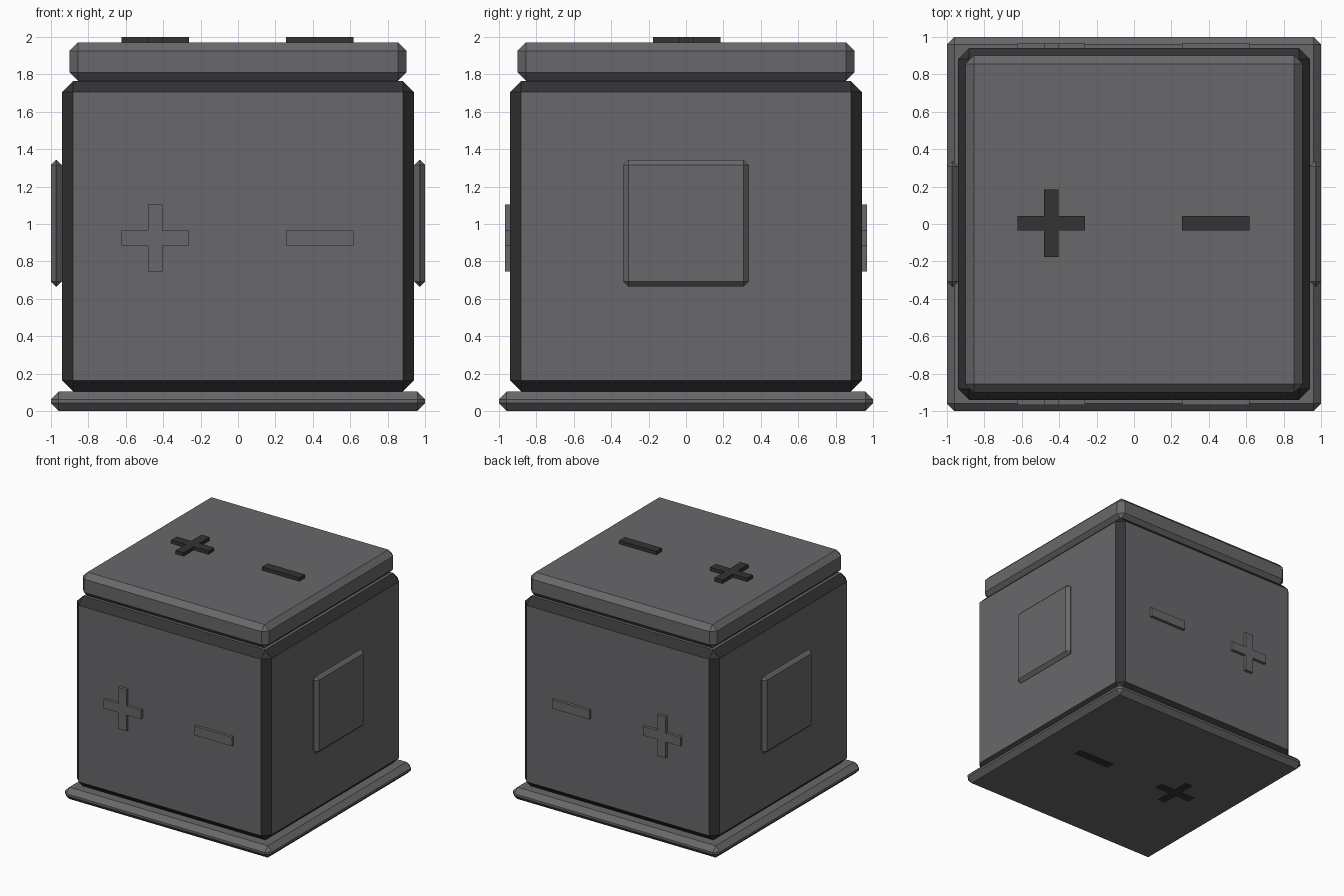
import bpy, bmesh
from mathutils import Matrix

if "Cube" in bpy.data.objects:
    bpy.data.objects.remove(bpy.data.objects["Cube"])


def material(name, rgb):
    m = bpy.data.materials.new(name)
    m.diffuse_color = (*rgb, 1)
    m.use_nodes = True
    m.node_tree.nodes["Principled BSDF"].inputs["Base Color"].default_value = m.diffuse_color
    return m


GREY = material("grey_metal", (0.14, 0.14, 0.15))
DARK = material("dark_metal", (0.033, 0.033, 0.035))


def finish(name, bm, *mats):
    me = bpy.data.meshes.new(name)
    bmesh.ops.recalc_face_normals(bm, faces=bm.faces)
    bm.to_mesh(me)
    bm.free()
    for m in mats:
        me.materials.append(m)
    ob = bpy.data.objects.new(name, me)
    bpy.context.collection.objects.link(ob)
    return ob


def chamfer_box(name, lo, hi, c, dark_edges=False):
    """Box between two corners with every edge chamfered by c."""
    bm = bmesh.new()
    size = [b - a for a, b in zip(lo, hi)]
    mid = [(a + b) / 2 for a, b in zip(lo, hi)]
    bmesh.ops.create_cube(bm, size=1, matrix=Matrix.Translation(mid) @ Matrix.Diagonal((*size, 1)))
    bmesh.ops.bevel(bm, geom=bm.edges[:], offset=c, offset_type='OFFSET',
                    segments=1, profile=0.5, affect='EDGES', clamp_overlap=True)
    if dark_edges:
        bm.normal_update()
        for f in bm.faces:
            f.material_index = int(max(abs(v) for v in f.normal) < 0.95)
    return finish(name, bm, GREY, DARK)


def mark(name, outline, to_3d, depth, mat):
    """Extrude a flat outline along the depth vector."""
    bm = bmesh.new()
    face = bm.faces.new([bm.verts.new(to_3d(u, v)) for u, v in outline])
    ext = bmesh.ops.extrude_face_region(bm, geom=[face], use_keep_orig=True)["geom"]
    bmesh.ops.translate(bm, vec=depth, verts=[g for g in ext if isinstance(g, bmesh.types.BMVert)])
    return finish(name, bm, mat)


# Main stacked boxes
chamfer_box("base_plate", (-1, -1, 0.002), (1, 1, 0.105), 0.042)
chamfer_box("body", (-0.94, -0.94, 0.105), (0.94, 0.94, 1.765), 0.06, dark_edges=True)
chamfer_box("lid", (-0.9, -0.9, 1.765), (0.9, 0.9, 1.97), 0.045)

# Raised pads on both sides
for s, side in ((1, "right"), (-1, "left")):
    x = sorted((0.94 * s, 1.0 * s))
    chamfer_box(side + "_pad", (x[0], -0.337, 0.665), (x[1], 0.337, 1.343), 0.029)

# Plus and minus terminals: bars running right through, front to back and top to bottom
L, W = 0.18, 0.039
plus = [(-W, -L), (W, -L), (W, -W), (L, -W), (L, W), (W, W),
        (W, L), (-W, L), (-W, W), (-L, W), (-L, -W), (-W, -W)]
minus = [(-L, -W), (L, -W), (L, W), (-L, W)]
for sign, outline, cx in (("plus", plus, -0.441), ("minus", minus, 0.437)):
    mark("front_back_" + sign, outline,
         lambda u, v: (cx + u, -0.966, 0.925 + v), (0, 1.932, 0), GREY)
    mark("top_bottom_" + sign, outline,
         lambda u, v: (cx + u, 0.004 + v, 0), (0, 0, 2.0), DARK)
